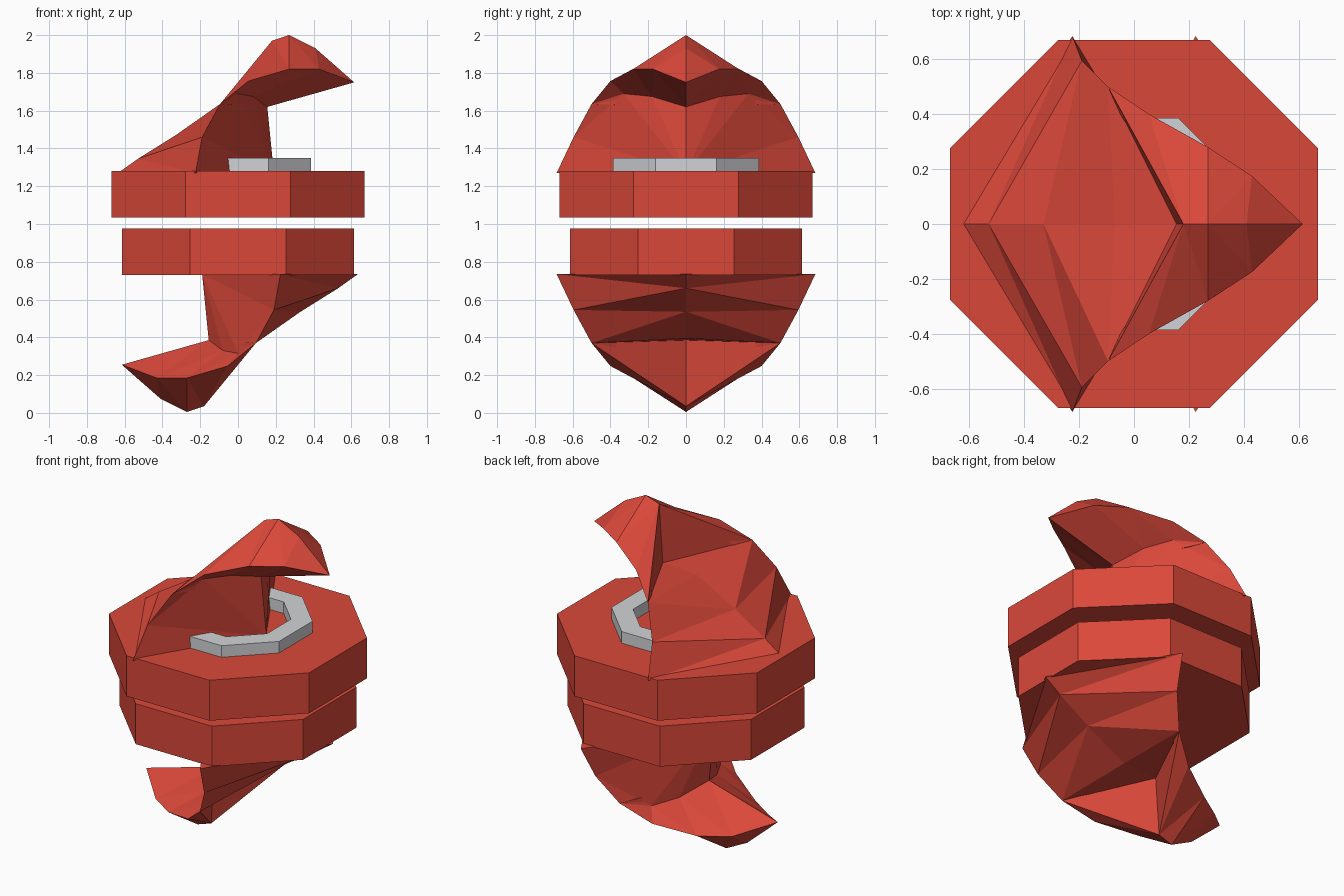
import bpy, bmesh, math

cube = bpy.data.objects.get("Cube")
if cube:
    bpy.data.objects.remove(cube)


def material(name, rgb):
    m = bpy.data.materials.new(name)
    m.use_nodes = True
    m.diffuse_color = (*rgb, 1)
    m.node_tree.nodes["Principled BSDF"].inputs["Base Color"].default_value = (*rgb, 1)
    return m


RED = material("red", (0.70, 0.064, 0.042))
GREY = material("light_grey", (0.64, 0.65, 0.67))


def add_object(name, bm, mat):
    mesh = bpy.data.meshes.new(name)
    bm.to_mesh(mesh)
    bm.free()
    mesh.materials.append(mat)
    ob = bpy.data.objects.new(name, mesh)
    bpy.context.collection.objects.link(ob)
    return ob


def octagon(bm, apothem, z):
    r = apothem / math.cos(math.pi / 8)
    return [bm.verts.new((r * math.cos((k + 0.5) * math.pi / 4),
                          r * math.sin((k + 0.5) * math.pi / 4), z)) for k in range(8)]


def bridge(bm, a, b):
    for k in range(8):
        j = (k + 1) % 8
        bm.faces.new((a[k], a[j], b[j], b[k]))


def disc(name, apothem, z0, z1):
    bm = bmesh.new()
    low, high = octagon(bm, apothem, z0), octagon(bm, apothem, z1)
    bridge(bm, low, high)
    bm.faces.new(high)
    bm.faces.new(low[::-1])
    return add_object(name, bm, RED)


def ring(name, outer, inner, z0, z1):
    bm = bmesh.new()
    loops = [octagon(bm, r, z) for r, z in
             ((outer, z0), (outer, z1), (inner, z1), (inner, z0))]
    for i in range(4):
        bridge(bm, loops[i], loops[(i + 1) % 4])
    return add_object(name, bm, GREY)


# Claw points on one half: c = back centre line, r = side rim,
# t = hood crest, b and i = inner wall
CLAW = {
    "c0": (-0.635, 0, 1.27), "c1": (-0.53, 0, 1.345), "c2": (-0.33, 0, 1.47),
    "c3": (-0.07, 0, 1.61), "i": (0.155, 0, 1.62), "i0": (0.19, 0, 1.27),
    "r0": (-0.225, 0.685, 1.27), "r1": (-0.19, 0.595, 1.46),
    "r2": (-0.095, 0.5, 1.635), "r3": (0.055, 0.4, 1.757),
    "r4": (0.27, 0.28, 1.82), "r5": (0.43, 0.175, 1.82), "tip": (0.615, 0, 1.75),
    "t0": (0.18, 0, 1.97), "t1": (0.27, 0, 2.0), "t2": (0.41, 0, 1.93),
    "t3": (0.53, 0, 1.825), "b1": (0, 0.33, 1.69), "b2": (0.08, 0.18, 1.675),
}
FACES = [
    # back, outer side
    "c0 c1 r0", "c1 r1 r0", "c1 c2 r1", "c2 r2 r1", "c2 c3 r2", "c3 i r2",
    # step up to the hood
    "i t0 r2", "t0 r3 r2",
    # hood top
    "t0 t1 r4", "t0 r4 r3", "t1 t2 r5", "t1 r5 r4", "t2 t3 r5", "t3 tip r5",
    # hood underside
    "r2 r3 b1", "r3 r4 b1", "r4 b2 b1", "r4 r5 b2", "r5 i b2", "r5 tip i",
    # inner wall
    "r0 r1 i0", "r1 r2 b1", "r1 b1 i0", "b1 b2 i0", "b2 i i0",
    # base
    "c0 r0 i0",
]


def claw(name, flipped):
    bm = bmesh.new()
    for side in (1, -1):
        verts = {}
        for key, (x, y, z) in CLAW.items():
            co = (-x, y * side, 2.005 - z) if flipped else (x, y * side, z)
            verts[key] = bm.verts.new(co)
        for f in FACES:
            bm.faces.new([verts[k] for k in f.split()])
    bmesh.ops.remove_doubles(bm, verts=bm.verts, dist=0.0001)
    bmesh.ops.recalc_face_normals(bm, faces=bm.faces)
    return add_object(name, bm, RED)


# Stacked discs with a narrow gap, a raised ring, and a claw at each end
disc("upper_disc", 0.67, 1.035, 1.28)
disc("lower_disc", 0.615, 0.73, 0.975)
ring("raised_ring", 0.387, 0.275, 1.275, 1.35)
claw("upper_claw", False)
claw("lower_claw", True)
